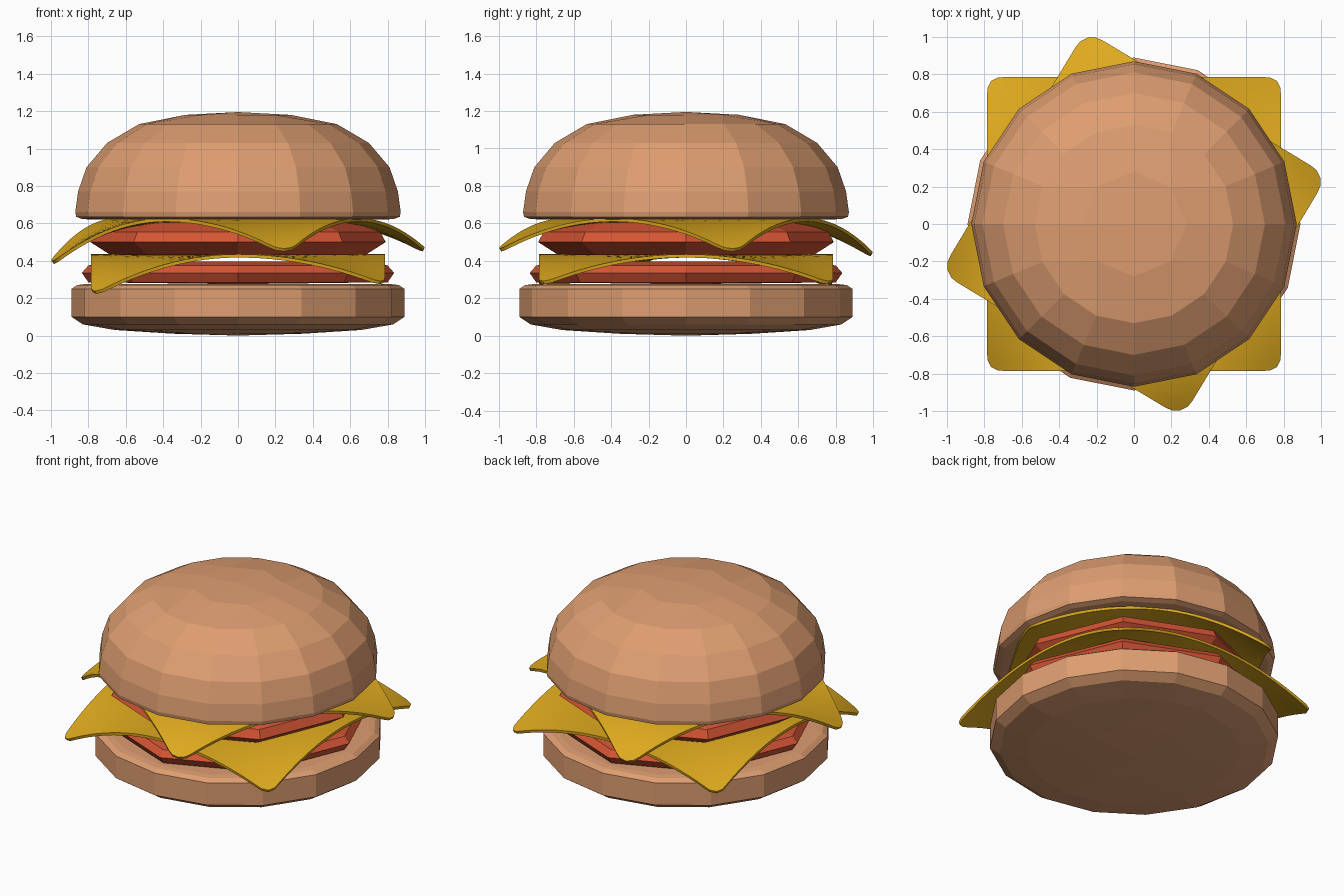
import bpy, bmesh, math

if "Cube" in bpy.data.objects:
    bpy.data.objects.remove(bpy.data.objects["Cube"])

def material(name, color):
    m = bpy.data.materials.new(name)
    m.diffuse_color = (*color, 1)
    m.use_nodes = True
    m.node_tree.nodes["Principled BSDF"].inputs["Base Color"].default_value = m.diffuse_color
    return m

BREAD = material("bread", (0.73, 0.34, 0.165))
RED = material("tomato_red", (0.67, 0.09, 0.035))
YELLOW = material("cheese_yellow", (0.73, 0.40, 0.013))

def finish(bm, name, mat):
    bmesh.ops.recalc_face_normals(bm, faces=bm.faces)
    me = bpy.data.meshes.new(name)
    bm.to_mesh(me)
    bm.free()
    me.materials.append(mat)
    ob = bpy.data.objects.new(name, me)
    bpy.context.collection.objects.link(ob)
    return ob

def square_angle(i, j):
    if i == j == 0:
        return 0
    if abs(i) >= abs(j):
        a = math.pi / 4 * j / i + (math.pi if i < 0 else 0)
    else:
        a = math.pi / 2 - math.pi / 4 * i / j + (math.pi if j < 0 else 0)
    return a % math.tau

# Round body with 8*n sides and quad-grid caps; profile runs top centre to bottom centre
def round_body(name, profile, n, mat, turn=0):
    bm = bmesh.new()

    def point(r, z, a):
        return bm.verts.new((r * math.cos(a + turn), r * math.sin(a + turn), z))

    def cap(levels):
        g, rim = {}, []
        for i in range(-n, n + 1):
            for j in range(-n, n + 1):
                k, a = max(abs(i), abs(j)), square_angle(i, j)
                g[i, j] = point(*levels[k], a)
                if k == n:
                    rim.append((a, g[i, j]))
        for i in range(-n, n):
            for j in range(-n, n):
                bm.faces.new((g[i, j], g[i + 1, j], g[i + 1, j + 1], g[i, j + 1]))
        rim.sort(key=lambda p: p[0])
        return [v for _, v in rim]

    s = 8 * n
    rings = [cap(profile[:n + 1])]
    for r, z in profile[n + 1:-n - 1]:
        rings.append([point(r, z, math.tau * k / s) for k in range(s)])
    rings.append(cap(profile[::-1][:n + 1]))
    for up, low in zip(rings, rings[1:]):
        for k in range(s):
            q = (k + 1) % s
            bm.faces.new((up[k], low[k], low[q], up[q]))
    return finish(bm, name, mat)

# Square slice with rounded corners, each corner drooping by its own amount
def cheese(name, half, radius, z, drops, angle):
    bm = bmesh.new()
    bmesh.ops.create_grid(bm, x_segments=28, y_segments=28, size=half)
    inner = half - radius
    for v in bm.verts:
        x, y = v.co.x, v.co.y
        dx, dy = (abs(x) - inner) / radius, (abs(y) - inner) / radius
        if dx > 0 and dy > 0:
            x = math.copysign(inner + radius * dx * math.sqrt(1 - dy * dy / 2), x)
            y = math.copysign(inner + radius * dy * math.sqrt(1 - dx * dx / 2), y)
        drop = drops[(0 if y > 0 else 3) if x > 0 else (1 if y > 0 else 2)]
        v.co = (x, y, z - drop * (x * y / half ** 2) ** 2)
    bm.normal_update()
    me = bpy.data.meshes.new(name)
    bm.to_mesh(me)
    bm.free()
    me.materials.append(YELLOW)
    ob = bpy.data.objects.new(name, me)
    bpy.context.collection.objects.link(ob)
    ob.rotation_euler.z = math.radians(angle)
    mod = ob.modifiers.new("thickness", "SOLIDIFY")
    mod.thickness, mod.offset = 0.018, -1
    bpy.ops.object.select_all(action='DESELECT')
    ob.select_set(True)
    bpy.context.view_layer.objects.active = ob
    bpy.ops.object.modifier_apply(modifier=mod.name)
    bpy.ops.object.shade_smooth_by_angle(angle=math.radians(40))

# Buns
round_body("top_bun", [(0, 1.195), (0.28, 1.18), (0.53, 1.13), (0.70, 1.03), (0.81, 0.90),
                       (0.855, 0.77), (0.87, 0.66), (0.865, 0.635), (0.83, 0.622),
                       (0.42, 0.62), (0, 0.62)], 2, BREAD)
round_body("bottom_bun", [(0, 0.275), (0.42, 0.275), (0.82, 0.275), (0.86, 0.27), (0.89, 0.25),
                          (0.89, 0.10), (0.83, 0.06), (0.66, 0.03), (0.35, 0.01), (0, 0.0)],
           2, BREAD)

# Red slices
round_body("lower_slice", [(0, 0.395), (0.66, 0.395), (0.80, 0.375), (0.835, 0.335),
                           (0.80, 0.285), (0, 0.275)], 1, RED)
round_body("upper_slice", [(0, 0.612), (0.62, 0.605), (0.76, 0.555), (0.79, 0.50),
                           (0.68, 0.43), (0, 0.42)], 1, RED)

# Cheese slices
cheese("lower_cheese", 0.785, 0.07, 0.435, (0.16, 0.17, 0.22, 0.16), 0)
cheese("upper_cheese", 0.755, 0.10, 0.627, (0.19, 0.22, 0.27, 0.19), -31)
